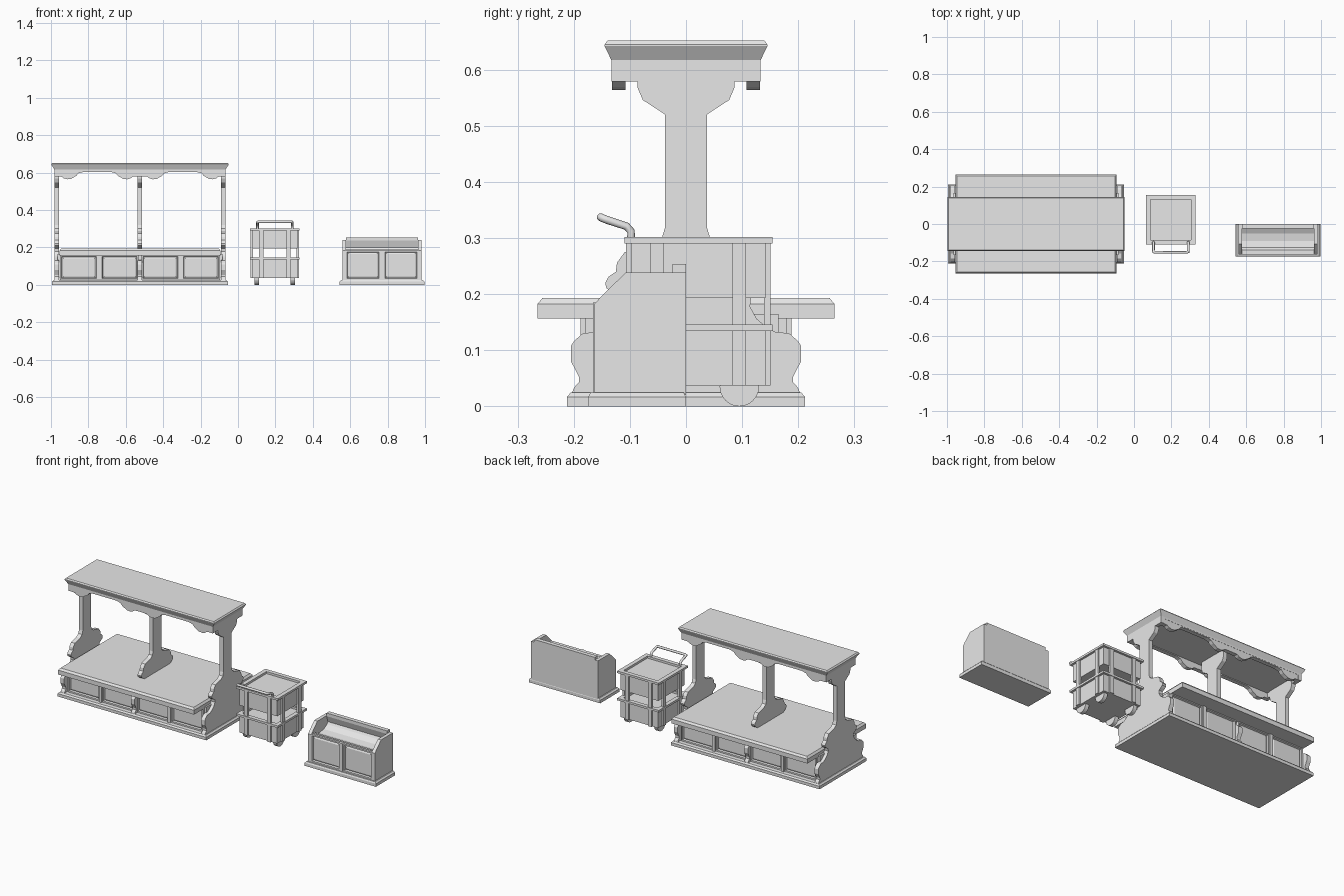
import bpy, bmesh
from math import sin, cos, pi
from mathutils import Vector

if "Cube" in bpy.data.objects:
    bpy.data.objects.remove(bpy.data.objects["Cube"], do_unlink=True)

grey = bpy.data.materials.new("plain grey")
grey.use_nodes = True
grey.diffuse_color = (0.8, 0.8, 0.8, 1)
grey.node_tree.nodes["Principled BSDF"].inputs["Base Color"].default_value = (0.8, 0.8, 0.8, 1)


def finish(name, bm):
    bmesh.ops.recalc_face_normals(bm, faces=bm.faces)
    mesh = bpy.data.meshes.new(name)
    bm.to_mesh(mesh)
    bm.free()
    mesh.materials.append(grey)
    obj = bpy.data.objects.new(name, mesh)
    bpy.context.collection.objects.link(obj)
    return obj


def loft(name, loops):
    """Bridge equal loops of points and cap both ends."""
    bm = bmesh.new()
    rings = [[bm.verts.new(p) for p in loop] for loop in loops]
    n = len(rings[0])
    for a, b in zip(rings, rings[1:]):
        for i in range(n):
            j = (i + 1) % n
            bm.faces.new((a[i], a[j], b[j], b[i]))
    bm.faces.new(rings[0])
    bm.faces.new(rings[-1])
    return finish(name, bm)


def tiers(name, cx, cy, rings):
    """Stack of rectangles given as (half x, half y, z)."""
    signs = ((-1, -1), (1, -1), (1, 1), (-1, 1))
    return loft(name, [[(cx + s * hx, cy + t * hy, z) for s, t in signs]
                       for hx, hy, z in rings])


def box(name, x0, x1, y0, y1, z0, z1):
    hx, hy = (x1 - x0) / 2, (y1 - y0) / 2
    return tiers(name, x0 + hx, y0 + hy, [(hx, hy, z0), (hx, hy, z1)])


def side_prism(name, profile, x0, x1):
    return loft(name, [[(x, y, z) for y, z in profile] for x in (x0, x1)])


def front_prism(name, profile, y0, y1):
    return loft(name, [[(x, y, z) for x, z in profile] for y in (y0, y1)])


def recessed_panel(name, x0, x1, z0, z1, y_back, y_front):
    """Board whose outward face is framed and sunk in the middle."""
    bm = bmesh.new()
    a, b = [[bm.verts.new((x, y, z)) for x, z in
             ((x0, z0), (x1, z0), (x1, z1), (x0, z1))] for y in (y_back, y_front)]
    for i in range(4):
        j = (i + 1) % 4
        bm.faces.new((a[i], a[j], b[j], b[i]))
    bm.faces.new(a)
    face = bm.faces.new(b)
    bmesh.ops.recalc_face_normals(bm, faces=bm.faces)
    bmesh.ops.inset_region(bm, faces=[face], thickness=0.012, depth=0)
    bmesh.ops.inset_region(bm, faces=[face], thickness=0.005, depth=-0.009)
    bmesh.ops.inset_region(bm, faces=[face], thickness=0.012, depth=0.004)
    return finish(name, bm)


# Counter: plinth, cabinet and table top
MID = -0.524
tiers("counter_plinth", MID, 0, [(0.471, 0.212, 0), (0.471, 0.212, 0.017), (0.463, 0.205, 0.025)])
box("counter_cabinet", MID - 0.44, MID + 0.44, -0.165, 0.165, 0.02, 0.165)
tiers("table_top", MID, 0, [(0.431, 0.265, 0.157), (0.431, 0.265, 0.182), (0.422, 0.256, 0.193)])

# Counter front and back panels with thin stiles between
for side, label in ((-1, "front"), (1, "back")):
    for i in range(4):
        x = MID - 0.435 + i * 0.2175
        recessed_panel(f"counter_{label}_panel", x + 0.007, x + 0.2105, 0.025, 0.16,
                       side * 0.164, side * 0.18)
    for x in (MID - 0.2175, MID + 0.2175):
        box(f"counter_{label}_stile", x - 0.009, x + 0.009,
            side * 0.174 - 0.014, side * 0.174 + 0.014, 0.025, 0.16)

# Scrolled posts that carry the canopy
half = [(0.203, 0.025), (0.199, 0.034), (0.191, 0.043), (0.191, 0.053), (0.198, 0.067),
        (0.205, 0.08), (0.205, 0.108), (0.199, 0.117), (0.184, 0.13), (0.158, 0.133),
        (0.139, 0.145), (0.126, 0.156), (0.114, 0.178), (0.116, 0.193), (0.131, 0.202),
        (0.142, 0.211), (0.144, 0.22), (0.138, 0.231), (0.125, 0.24), (0.123, 0.256),
        (0.109, 0.275), (0.085, 0.281), (0.06, 0.287), (0.043, 0.3), (0.037, 0.32),
        (0.037, 0.52), (0.077, 0.546), (0.086, 0.567), (0.086, 0.61)]
profile = half + [(-y, z) for y, z in reversed(half)]
for name, x in (("right_post", -0.97), ("middle_post", MID), ("left_post", -0.078)):
    side_prism(name, profile, x - 0.012, x + 0.012)

# Canopy: moulded roof, end boards and scalloped valances
tiers("canopy_roof", MID, 0, [(0.458, 0.133, 0.607), (0.458, 0.133, 0.617), (0.474, 0.145, 0.642),
                              (0.474, 0.145, 0.645), (0.468, 0.14, 0.652)])
for s in (-1, 1):
    x = MID + s * 0.448
    box("canopy_end_board", x - 0.01, x + 0.01, -0.133, 0.133, 0.579, 0.61)
quarter = [(0.229, 0.579), (0.19, 0.578), (0.178, 0.569), (0.16, 0.564), (0.14, 0.566),
           (0.125, 0.575), (0.112, 0.582), (0.1, 0.596), (0.075, 0.603)]
wave = []
for c in (MID - 0.229, MID + 0.229):
    wave += [(c - x, z) for x, z in quarter] + [(c + x, z) for x, z in reversed(quarter[1:])]
wave += [(MID + 0.458, 0.579), (MID + 0.458, 0.612), (MID - 0.458, 0.612)]
for s, label in ((-1, "front"), (1, "back")):
    front_prism(f"{label}_valance", wave, s * 0.108, s * 0.132)

# Cart: two open bins with rims
CX, CY = 0.197, 0.022
for label, z0, z1 in (("lower", 0.037, 0.146), ("upper", 0.193, 0.302)):
    tiers(f"cart_{label}_bin", CX, CY, [(0.12, 0.12, z0), (0.12, 0.12, z1 - 0.003),
                                        (0.108, 0.108, z1 - 0.003), (0.108, 0.108, z0 + 0.008)])
    tiers(f"cart_{label}_rim", CX, CY, [(0.112, 0.112, z1 - 0.012), (0.132, 0.132, z1 - 0.012),
                                        (0.132, 0.132, z1), (0.108, 0.108, z1),
                                        (0.108, 0.108, z1 - 0.012)])

# Cart posts, two on each side
for s in (-1, 1):
    for t in (-1, 1):
        u = t * 0.073
        box("cart_front_back_post", CX + u - 0.012, CX + u + 0.012,
            CY + s * 0.123 - 0.006, CY + s * 0.123 + 0.006, 0.037, 0.292)
        box("cart_side_post", CX + s * 0.123 - 0.006, CX + s * 0.123 + 0.006,
            CY + u - 0.012, CY + u + 0.012, 0.037, 0.292)

# Cart wheels
for x in (0.1, 0.293):
    for y in (-0.05, 0.095):
        disc = [(y + 0.035 * cos(k * pi / 12), 0.035 + 0.035 * sin(k * pi / 12)) for k in range(24)]
        side_prism("cart_wheel", disc, x - 0.011, x + 0.011)

# Cart handle tube
arm = [(-0.098, 0.295), (-0.098, 0.312), (-0.106, 0.321), (-0.14, 0.332), (-0.15, 0.336)]
path = [(0.104, y, z) for y, z in arm] + [(0.111, -0.152, 0.337)]
path += [(2 * CX - x, y, z) for x, y, z in reversed(path)]
curve = bpy.data.curves.new("cart_handle", "CURVE")
curve.dimensions = "3D"
curve.bevel_depth = 0.007
curve.bevel_resolution = 2
curve.use_fill_caps = True
spline = curve.splines.new("POLY")
spline.points.add(len(path) - 1)
for point, co in zip(spline.points, path):
    point.co = (*co, 1)
curve.materials.append(grey)
bpy.context.collection.objects.link(bpy.data.objects.new("cart_handle", curve))

# Chest: plinth, sloped cheeks and scooped bin with a capped back board
BX = 0.77
tiers("chest_plinth", BX, -0.087, [(0.226, 0.087, 0), (0.226, 0.087, 0.017), (0.218, 0.083, 0.025)])
cheek = [(0, 0.02), (-0.163, 0.02), (-0.163, 0.183), (-0.148, 0.199), (-0.107, 0.239), (0, 0.239)]
for s in (-1, 1):
    x = BX + s * 0.2015
    side_prism("chest_cheek", cheek, x - 0.01, x + 0.01)
scoop = [(0, 0.02), (-0.15, 0.02), (-0.15, 0.188), (-0.138, 0.188), (-0.125, 0.172),
         (-0.09, 0.166), (-0.05, 0.172), (-0.02, 0.188), (-0.012, 0.2), (-0.024, 0.236),
         (-0.024, 0.254), (0, 0.254)]
side_prism("chest_scoop", scoop, BX - 0.192, BX + 0.192)
for x0, x1 in ((BX - 0.196, BX - 0.007), (BX + 0.007, BX + 0.196)):
    recessed_panel("chest_panel", x0, x1, 0.025, 0.185, -0.149, -0.162)
box("chest_stile", BX - 0.008, BX + 0.008, -0.166, -0.149, 0.025, 0.185)
